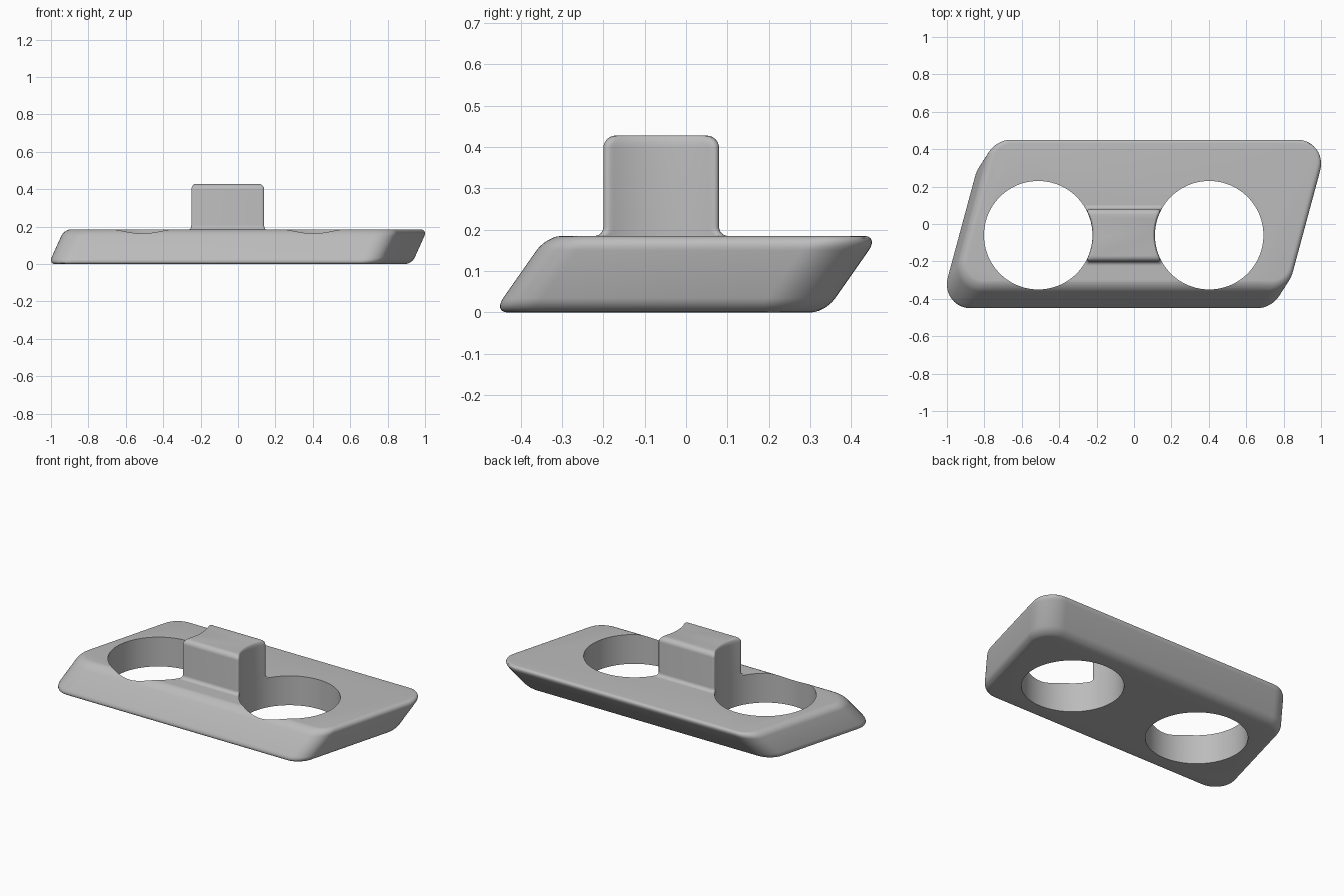
import bpy, bmesh
from math import sin, cos, pi, sqrt, radians
from mathutils import Vector

cube = bpy.data.objects.get("Cube")
if cube:
    bpy.data.objects.remove(cube, do_unlink=True)

grey = bpy.data.materials.new("plain_grey")
grey.use_nodes = True
grey.diffuse_color = (0.5, 0.5, 0.5, 1)
grey.node_tree.nodes["Principled BSDF"].inputs["Base Color"].default_value = grey.diffuse_color

PLATE_H = 0.185
HOLE_R = 0.29
HOLE_Y = -0.06
HOLES = (-0.512, 0.402)


def loft(name, rings):
    """Closed solid through a stack of equal-length rings, bottom to top."""
    bm = bmesh.new()
    loops = [[bm.verts.new(p) for p in ring] for ring in rings]
    n = len(loops[0])
    for low, high in zip(loops, loops[1:]):
        for i in range(n):
            j = (i + 1) % n
            bm.faces.new((low[i], low[j], high[j], high[i]))
    bm.faces.new(loops[0][::-1])
    bm.faces.new(loops[-1])
    bmesh.ops.recalc_face_normals(bm, faces=bm.faces[:])
    mesh = bpy.data.meshes.new(name)
    bm.to_mesh(mesh)
    bm.free()
    mesh.materials.append(grey)
    obj = bpy.data.objects.new(name, mesh)
    bpy.context.collection.objects.link(obj)
    return obj


def activate(obj):
    bpy.ops.object.select_all(action="DESELECT")
    obj.select_set(True)
    bpy.context.view_layer.objects.active = obj


def plate_ring(z, inset):
    """Rounded parallelogram, shifted with height so the sides lean."""
    radius, half_x, half_y, slope = 0.13, 0.971, 0.402, 0.27
    lean = z - PLATE_H / 2
    # Arc centres of the sharp corner and of the blunt one on the same side
    cx, cy = half_x - radius, half_y - radius
    tilt = radians(15.1)
    corners = (((cx, cy), -tilt, pi / 2),
               ((-cx + slope * 2 * cy, cy), pi / 2, pi - tilt),
               ((-cx, -cy), pi - tilt, 1.5 * pi),
               ((cx - slope * 2 * cy, -cy), 1.5 * pi, 2 * pi - tilt))
    r = radius - inset
    points = []
    for (x, y), a0, a1 in corners:
        for i in range(13):
            a = a0 + (a1 - a0) * i / 12
            points.append(Vector((x + r * cos(a) + 0.45 * lean,
                                  y + r * sin(a) + 0.7 * lean, z)))
    return points


# Leaning base plate with softened rims
SOFT = 0.035
steps = [i * pi / 12 for i in range(7)]
levels = [(SOFT * (1 - cos(a)), SOFT * (1 - sin(a))) for a in steps]
levels += [(PLATE_H - z, d) for z, d in reversed(levels)]
plate = loft("base_plate", [plate_ring(z, d) for z, d in levels])

# Two upright round holes
for x in HOLES:
    bpy.ops.mesh.primitive_cylinder_add(vertices=128, radius=HOLE_R, depth=1,
                                        location=(x, HOLE_Y, 0))
    cutter = bpy.context.object
    cutter.name = "hole_cutter"
    cutter.hide_render = True
    activate(plate)
    mod = plate.modifiers.new("hole", "BOOLEAN")
    mod.operation = "DIFFERENCE"
    mod.solver = "EXACT"
    mod.object = cutter
    bpy.ops.object.modifier_apply(modifier=mod.name)
    bpy.data.objects.remove(cutter, do_unlink=True)


def post_ring(z, half, inset):
    """Block outline whose two ends follow the holes, with eased corners."""
    ease = 0.02
    ends = []
    for i in range(33):
        y = -half * cos(pi * i / 32)
        over = max(0, abs(y) - half + ease)
        r = HOLE_R + inset + ease - sqrt(max(0, ease ** 2 - over ** 2))
        ends.append((y, sqrt(r * r - y * y)))
    right = [Vector((HOLES[1] - dx, HOLE_Y + y, z)) for y, dx in ends]
    left = [Vector((HOLES[0] + dx, HOLE_Y + y, z)) for y, dx in reversed(ends)]
    return right + left


# Centre post: flared foot, straight body, rounded top
FOOT, CROWN, TOP, HALF = 0.022, 0.03, 0.428, 0.14
rings = [post_ring(PLATE_H - 0.02, HALF + FOOT, 0)]
rings += [post_ring(PLATE_H + FOOT * (1 - cos(a)), HALF + FOOT * (1 - sin(a)), 0)
          for a in steps]
rings += [post_ring(TOP - CROWN * (1 - sin(a)), HALF - CROWN * (1 - cos(a)),
                    0.4 * CROWN * (1 - cos(a))) for a in steps]
post = loft("centre_post", rings)

for obj in (plate, post):
    activate(obj)
    bpy.ops.object.shade_smooth_by_angle(angle=radians(32))
